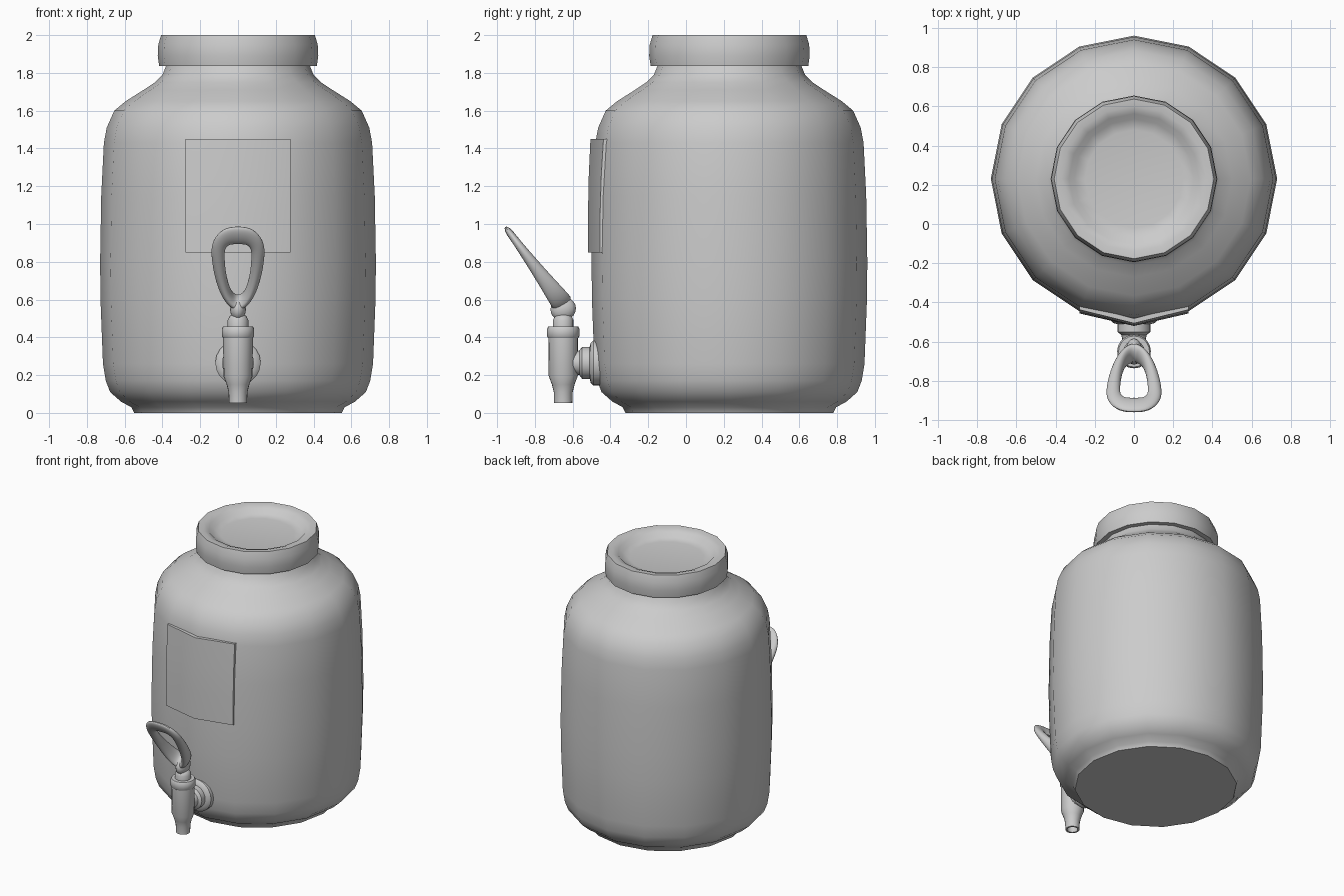
import bpy, bmesh, math
from mathutils import Vector, Matrix

if "Cube" in bpy.data.objects:
    bpy.data.objects.remove(bpy.data.objects["Cube"])


def finish(name, bm, angle=40):
    bmesh.ops.recalc_face_normals(bm, faces=bm.faces)
    mesh = bpy.data.meshes.new(name)
    bm.to_mesh(mesh)
    bm.free()
    ob = bpy.data.objects.new(name, mesh)
    bpy.context.collection.objects.link(ob)
    bpy.ops.object.select_all(action='DESELECT')
    ob.select_set(True)
    bpy.context.view_layer.objects.active = ob
    bpy.ops.object.shade_smooth_by_angle(angle=math.radians(angle))
    return ob


def skin(bm, rings, closed=False):
    """Join consecutive vertex rings with quads."""
    pairs = list(zip(rings, rings[1:])) + ([(rings[-1], rings[0])] if closed else [])
    for a, b in pairs:
        n = len(a)
        for i in range(n):
            j = (i + 1) % n
            bm.faces.new((a[i], a[j], b[j], b[i]))


def lathe(name, profile, matrix, sides=16, angle=40):
    """Revolve (radius, height) pairs about local z, capping both ends."""
    bm = bmesh.new()
    rings = [[bm.verts.new((r * math.cos(2 * math.pi * i / sides),
                            r * math.sin(2 * math.pi * i / sides), z))
              for i in range(sides)] for r, z in profile]
    skin(bm, rings)
    bm.faces.new(rings[0])
    bm.faces.new(rings[-1])
    bm.transform(matrix)
    return finish(name, bm, angle)


JAR_Y, TAP_Y = 0.23, -0.65
jar_axis = Matrix.Translation((0, JAR_Y, 0))
tap_axis = Matrix.Translation((0, TAP_Y, 0))

# Jar body
lathe("jar_body", [(0.55, 0), (0.565, 0.03), (0.62, 0.06), (0.677, 0.11), (0.70, 0.17),
                   (0.715, 0.26), (0.728, 0.6), (0.73, 0.8), (0.724, 1.15), (0.71, 1.43),
                   (0.695, 1.51), (0.655, 1.6), (0.595, 1.65), (0.5, 1.71), (0.44, 1.75),
                   (0.40, 1.79), (0.376, 1.85)], jar_axis)

# Screw lid with a recessed top
lathe("lid", [(0.36, 1.836), (0.417, 1.836), (0.425, 1.89), (0.422, 1.95), (0.407, 2.0),
              (0.37, 1.998), (0.332, 1.985), (0.305, 1.957), (0.25, 1.948)], jar_axis)

# Label wrapped on the two front facets
bm = bmesh.new()
rows = [(0.85, -0.520, -0.456), (1.05, -0.519, -0.455), (1.25, -0.515, -0.449), (1.45, -0.506, -0.437)]
grid = [[bm.verts.new((x, yc if x == 0 else ye, z)) for x in (-0.278, 0, 0.278)]
        for z, yc, ye in rows]
for a, b in zip(grid, grid[1:]):
    for i in range(2):
        bm.faces.new((a[i], a[i + 1], b[i + 1], b[i]))
back = bmesh.ops.extrude_face_region(bm, geom=bm.faces[:], use_keep_orig=True)
bmesh.ops.translate(bm, vec=(0, 0.025, 0),
                    verts=[v for v in back["geom"] if isinstance(v, bmesh.types.BMVert)])
finish("label", bm)

# Tap flange and stem pointing forward out of the jar
lathe("tap_flange", [(0.12, -0.05), (0.12, 0.03), (0.105, 0.045), (0.085, 0.05), (0.085, 0.09),
                     (0.065, 0.105), (0.055, 0.15), (0.05, 0.19)],
      Matrix.Translation((0, -0.46, 0.265)) @ Matrix.Rotation(math.radians(90), 4, 'X'), 20)

# Tap barrel with hollow nozzle
lathe("tap_barrel", [(0.036, 0.12), (0.036, 0.052), (0.048, 0.052), (0.05, 0.11), (0.06, 0.15),
                     (0.077, 0.195), (0.079, 0.41)], tap_axis, 20)

# Tap collar and pivot
lathe("tap_collar", [(0.078, 0.395), (0.086, 0.405), (0.086, 0.445), (0.079, 0.457),
                     (0.055, 0.458)], tap_axis, 20)
lathe("tap_pivot", [(0.055, 0.45), (0.055, 0.49), (0.045, 0.512), (0.025, 0.525)], tap_axis, 16)

# Knuckle at the foot of the lever
bm = bmesh.new()
bmesh.ops.create_uvsphere(bm, u_segments=16, v_segments=10, radius=1)
bm.transform(Matrix.Translation((0, -0.65, 0.55)) @ Matrix.Rotation(math.radians(18), 4, 'X')
             @ Matrix.Diagonal((0.042, 0.068, 0.062, 1)))
finish("lever_knuckle", bm)

# Lever loop: (x, z, half width, half thickness) for the right half, mirrored to the left
half = [(0.06, 0.938, 0.047, 0.02), (0.102, 0.895, 0.04, 0.022), (0.108, 0.84, 0.036, 0.027),
        (0.098, 0.75, 0.032, 0.036), (0.078, 0.67, 0.029, 0.046), (0.05, 0.61, 0.026, 0.055)]
stations = ([(0, 0.94, 0.048, 0.02)] + half + [(0, 0.572, 0.03, 0.058)]
            + [(-x, z, w, t) for x, z, w, t in reversed(half)])
up, normal = Vector((0, -0.745, 1)), Vector((0, 0.80, 0.60))
bm = bmesh.new()
rings = []
for i, (x, z, w, t) in enumerate(stations):
    prev, nxt = stations[i - 1], stations[(i + 1) % len(stations)]
    tan = Vector((nxt[0] - prev[0], nxt[1] - prev[1])).normalized()
    side = Vector((-tan.y, 0, 0)) + up * tan.x
    centre = Vector((x, -0.67, 0.6)) + up * (z - 0.6)
    rings.append([bm.verts.new(centre + side * w * 1.08 * math.cos(k * math.pi / 4)
                               + normal * t * 1.08 * math.sin(k * math.pi / 4)) for k in range(8)])
skin(bm, rings, closed=True)
lever = finish("lever_loop", bm, 80)
sub = lever.modifiers.new("smooth", 'SUBSURF')
sub.levels = sub.render_levels = 2
